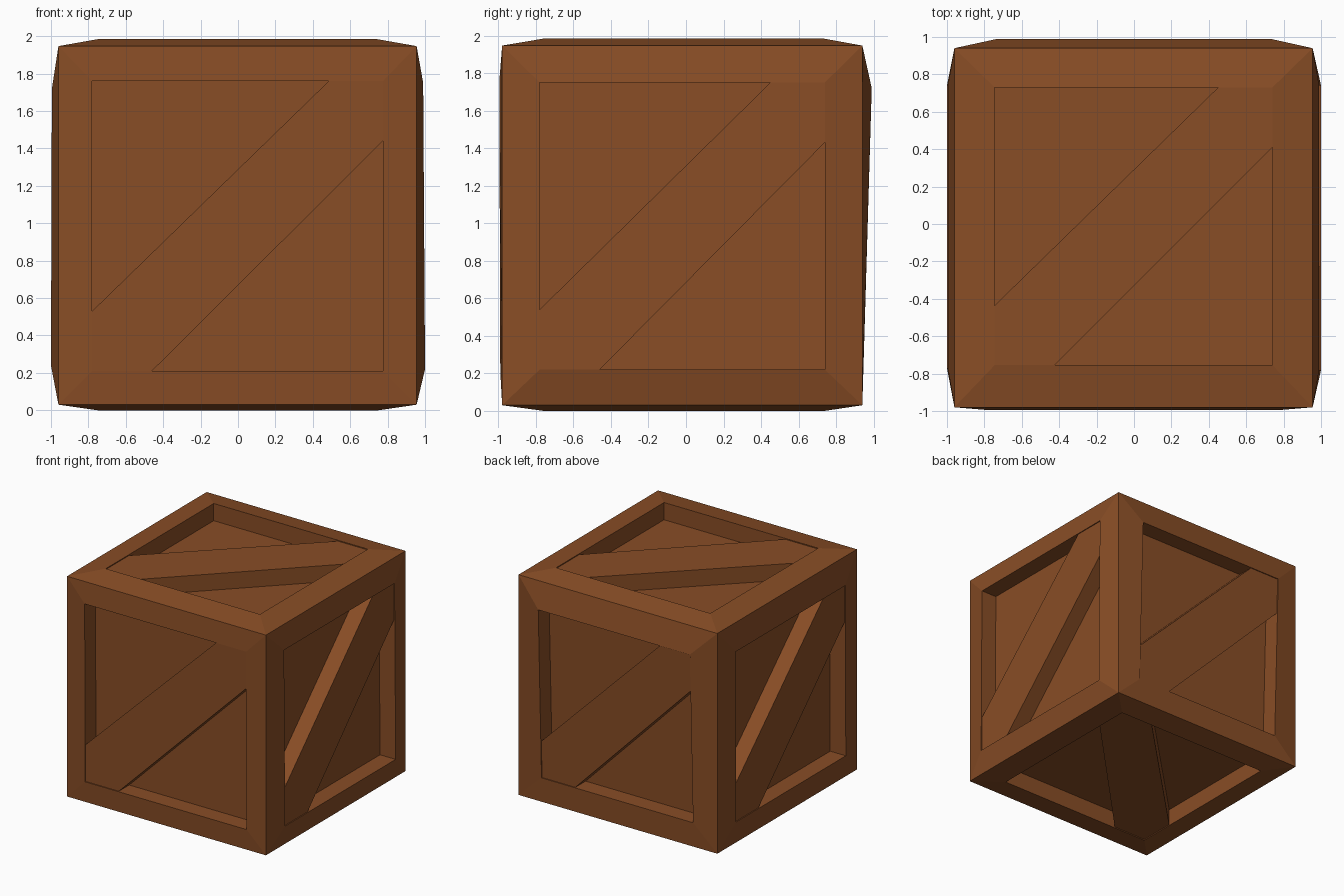
import bpy, bmesh
from mathutils import Vector

if "Cube" in bpy.data.objects:
    bpy.data.objects.remove(bpy.data.objects["Cube"])

CENTRE = Vector((0, 0, 1))
X, Y, Z = Vector((1, 0, 0)), Vector((0, 1, 0)), Vector((0, 0, 1))
LO, HI = Vector((-0.96, -0.98, 0.03)), Vector((0.955, 0.94, 1.947))
DEPTH = 0.15

# side: right axis, up axis, opening u0 u1 v0 v1, rim height at bottom and top
SIDES = {
    "front":  (X, Z, -0.78, 0.775, -0.79, 0.76, 0.99, 0.995),
    "right":  (Y, Z, -0.78, 0.74, -0.78, 0.75, 1.0, 0.99),
    "back":   (-X, Z, -0.73, 0.73, -0.76, 0.72, 0.945, 0.99),
    "left":   (-Y, Z, -0.74, 0.77, -0.76, 0.72, 1.0, 0.995),
    "top":    (X, Y, -0.745, 0.74, -0.755, 0.73, 0.985, 0.985),
    "bottom": (Y, X, -0.76, 0.74, -0.75, 0.75, 1.0, 1.0),
}

wood = bpy.data.materials.new("brown_wood")
wood.diffuse_color = (0.25, 0.075, 0.019, 1)
wood.use_nodes = True
wood.node_tree.nodes["Principled BSDF"].inputs["Base Color"].default_value = wood.diffuse_color


def finish(bm, name):
    bmesh.ops.recalc_face_normals(bm, faces=bm.faces)
    mesh = bpy.data.meshes.new(name)
    bm.to_mesh(mesh)
    bm.free()
    mesh.materials.append(wood)
    bpy.context.collection.objects.link(bpy.data.objects.new(name, mesh))


def place(side, u, v, drop=0.0):
    """Point on a side's rim plane, sunk by drop."""
    a, b, u0, u1, v0, v1, h0, h1 = SIDES[side]
    h = h0 + (h1 - h0) * (v - v0) / (v1 - v0)
    return CENTRE + a * u + b * v + a.cross(b) * (h - drop)


# Crate body: bevelled frame around a recessed panel on every side
bm = bmesh.new()
corners = {}
for side, (a, b, u0, u1, v0, v1, h0, h1) in SIDES.items():
    n = a.cross(b)
    outer, rim, floor = [], [], []
    for su, sv in ((-1, -1), (1, -1), (1, 1), (-1, 1)):
        d = a * su + b * sv + n
        key = tuple(c > 0 for c in d)
        if key not in corners:
            corners[key] = bm.verts.new([HI[i] if key[i] else LO[i] for i in range(3)])
        outer.append(corners[key])
        u, v = (u0 if su < 0 else u1), (v0 if sv < 0 else v1)
        rim.append(bm.verts.new(place(side, u, v)))
        floor.append(bm.verts.new(place(side, u, v, DEPTH)))
    for ring, inner in ((outer, rim), (rim, floor)):
        for i in range(4):
            j = (i + 1) % 4
            bm.faces.new((ring[i], ring[j], inner[j], inner[i]))
    bm.faces.new(floor)
finish(bm, "crate_body")

# Diagonal brace filling two opposite corners of each recess
W = 0.32
for side, (_, _, u0, u1, v0, v1, _, _) in SIDES.items():
    outline = [(u0, v0), (u0 + W, v0), (u1, v1 - W), (u1, v1), (u1 - W + 0.03, v1), (u0, v0 + W)]
    bm = bmesh.new()
    top = [bm.verts.new(place(side, u, v, 0.008)) for u, v in outline]
    base = [bm.verts.new(place(side, u, v, DEPTH)) for u, v in outline]
    bm.faces.new(top)
    bm.faces.new(base[::-1])
    for i in range(6):
        j = (i + 1) % 6
        bm.faces.new((top[i], base[i], base[j], top[j]))
    finish(bm, side + "_brace")
